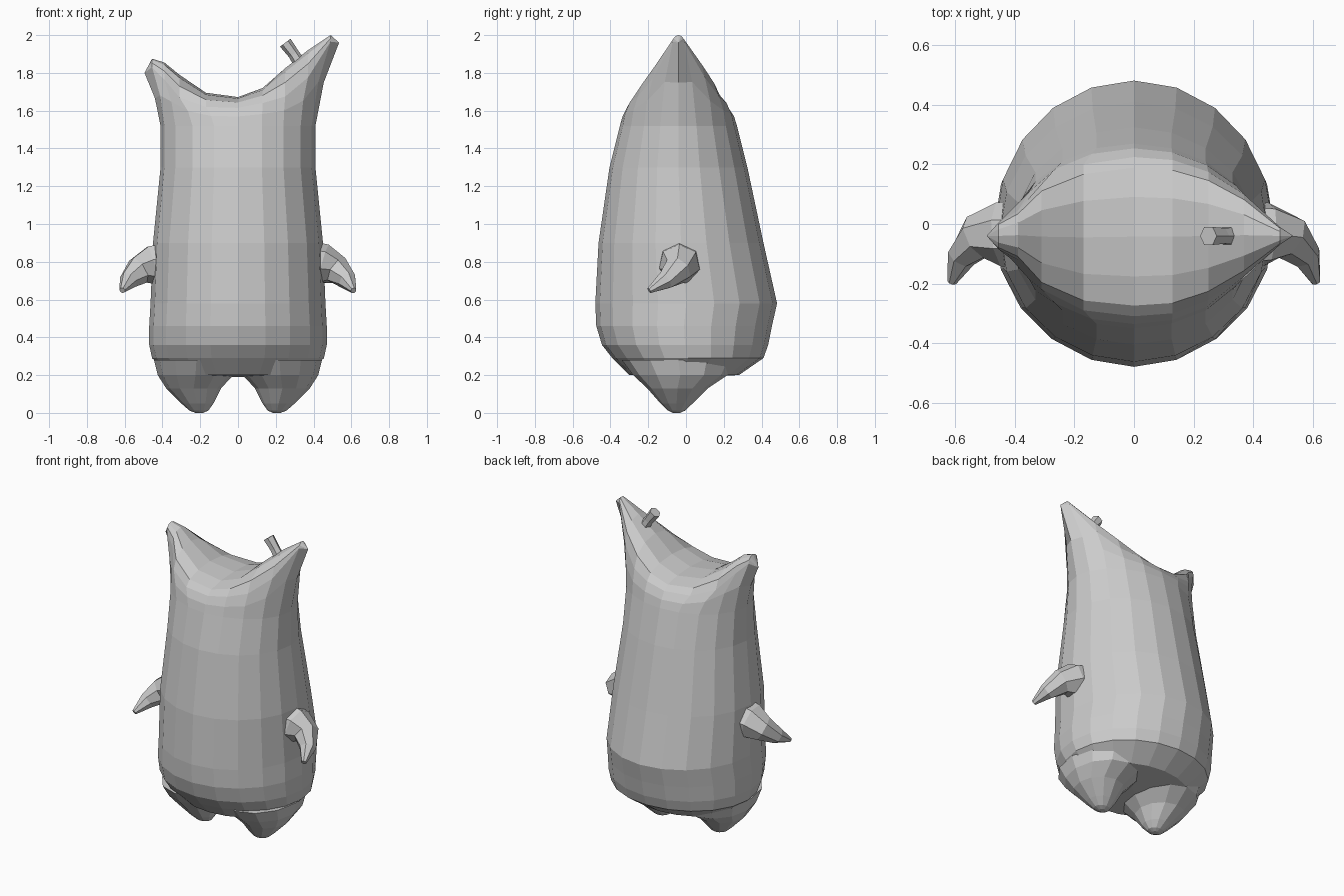
import bpy
from math import sin, cos, pi
from mathutils import Vector

if "Cube" in bpy.data.objects:
    bpy.data.objects.remove(bpy.data.objects["Cube"])

N = 10  # columns across the front half of the body


def make(name, verts, faces):
    me = bpy.data.meshes.new(name)
    me.from_pydata([tuple(v) for v in verts], [], faces)
    me.validate()
    bm_obj = bpy.data.objects.new(name, me)
    bpy.context.collection.objects.link(bm_obj)
    return bm_obj


def bridge(rings, sides):
    return [(r * sides + i, r * sides + (i + 1) % sides,
             (r + 1) * sides + (i + 1) % sides, (r + 1) * sides + i)
            for r in range(rings - 1) for i in range(sides)]


def loft(name, rings):
    """Closed skin over rings of equal point count, capped at both ends."""
    s = len(rings[0])
    faces = bridge(len(rings), s)
    faces += [tuple(reversed(range(s))), tuple(range((len(rings) - 1) * s, len(rings) * s))]
    return make(name, [v for r in rings for v in r], faces)


def tube(name, path, sides):
    """Tapered tube along (x, y, z, radius) points."""
    pts = [Vector(p[:3]) for p in path]
    rings = []
    for i, p in enumerate(path):
        d = (pts[min(i + 1, len(pts) - 1)] - pts[max(i - 1, 0)]).normalized()
        u = d.cross(Vector((0, 1, 0))).normalized()
        v = d.cross(u)
        rings.append([pts[i] + p[3] * (u * cos(2 * pi * k / sides) + v * sin(2 * pi * k / sides))
                      for k in range(sides)])
    return loft(name, rings)


# Body: rings of (z, half width, front y, back y)
levels = [(0.2, 0.36, -0.30, 0.28), (0.29, 0.455, -0.39, 0.41), (0.36, 0.47, -0.445, 0.435),
          (0.46, 0.47, -0.475, 0.455), (0.58, 0.463, -0.48, 0.482), (0.9, 0.45, -0.463, 0.41),
          (1.3, 0.41, -0.405, 0.325), (1.52, 0.41, -0.35, 0.27)]
# Rim and saddle between the two ear points: (x, front y, back y, rim z, top z)
rim = [(-0.495, -0.04, -0.04, 1.80, 1.80), (-0.455, -0.085, 0.005, 1.83, 1.875),
       (-0.39, -0.12, 0.045, 1.765, 1.855), (-0.31, -0.22, 0.135, 1.67, 1.79),
       (-0.17, -0.29, 0.20, 1.62, 1.695), (0, -0.31, 0.225, 1.615, 1.672),
       (0.13, -0.30, 0.215, 1.64, 1.72), (0.25, -0.255, 0.175, 1.675, 1.825),
       (0.37, -0.175, 0.10, 1.775, 1.92), (0.49, -0.07, -0.01, 1.965, 2.0),
       (0.535, -0.04, -0.04, 1.96, 1.96)]

rings = []
for z, a, yf, yb in levels:
    c, h = (yf + yb) / 2, (yb - yf) / 2
    rings.append([Vector((-a * cos(pi * j / N), c - h * sin(pi * j / N), z)) for j in range(2 * N)])
rim_ring = [Vector((r[0], r[1], r[3])) for r in rim]
rim_ring += [Vector((r[0], r[2], r[3])) for r in reversed(rim[1:-1])]
flare = []
for p, q in zip(rings[-1], rim_ring):
    m = p.lerp(q, 0.35)
    m.z = p.z + (q.z - p.z) * 0.52
    flare.append(m)
rings += [flare, rim_ring]
S = 2 * N
verts = [v for r in rings for v in r]
faces = bridge(len(rings), S)

# Underside
verts.append(Vector((0, 0, 0.19)))
faces += [((j + 1) % S, j, len(verts) - 1) for j in range(S)]

# Saddle-shaped top, arched from front rim to back rim
K = 6
base = (len(rings) - 1) * S
cols = [[base] * (K + 1)]
for j in range(1, N):
    x, yf, yb, zr, zt = rim[j]
    col = [base + j]
    for k in range(1, K):
        t = pi * k / K
        verts.append(Vector((x, (yf + yb) / 2 - (yb - yf) / 2 * cos(t), zr + (zt - zr) * sin(t))))
        col.append(len(verts) - 1)
    cols.append(col + [base + S - j])
cols.append([base + N] * (K + 1))
for j in range(N):
    for k in range(K):
        f = (cols[j][k], cols[j + 1][k], cols[j + 1][k + 1], cols[j][k + 1])
        faces.append(tuple(dict.fromkeys(f)))
make("body", verts, faces)

# Feet and arms on both sides
foot = [(0.28, 0.22, -0.04, 0.225, 0.30), (0.2, 0.225, -0.03, 0.2, 0.25),
        (0.13, 0.235, -0.045, 0.145, 0.16), (0.05, 0.215, -0.05, 0.085, 0.085),
        (0.012, 0.207, -0.05, 0.05, 0.045), (0.0, 0.205, -0.05, 0.02, 0.02)]
arm = [(0.40, -0.035, 0.79, 0.115), (0.45, -0.035, 0.785, 0.11), (0.525, -0.045, 0.755, 0.078),
       (0.58, -0.11, 0.70, 0.05), (0.612, -0.195, 0.648, 0.016)]
for side, s in (("left", -1), ("right", 1)):
    loft(side + "_foot", [[(s * (x + rx * cos(s * -2 * pi * k / 12)), y + ry * sin(s * -2 * pi * k / 12) * s, z)
                           for k in range(12)] for z, x, y, rx, ry in foot])
    tube(side + "_arm", [(s * x, y, z, r) for x, y, z, r in arm], 7)

# Small nub on the taller point
tube("nub", [(0.34, -0.04, 1.83, 0.036), (0.295, -0.04, 1.9, 0.03), (0.25, -0.04, 1.96, 0.035)], 6)

# Consistent outward faces
import bmesh
for ob in bpy.context.collection.objects:
    bm = bmesh.new()
    bm.from_mesh(ob.data)
    bmesh.ops.recalc_face_normals(bm, faces=bm.faces)
    bm.to_mesh(ob.data)
    bm.free()
